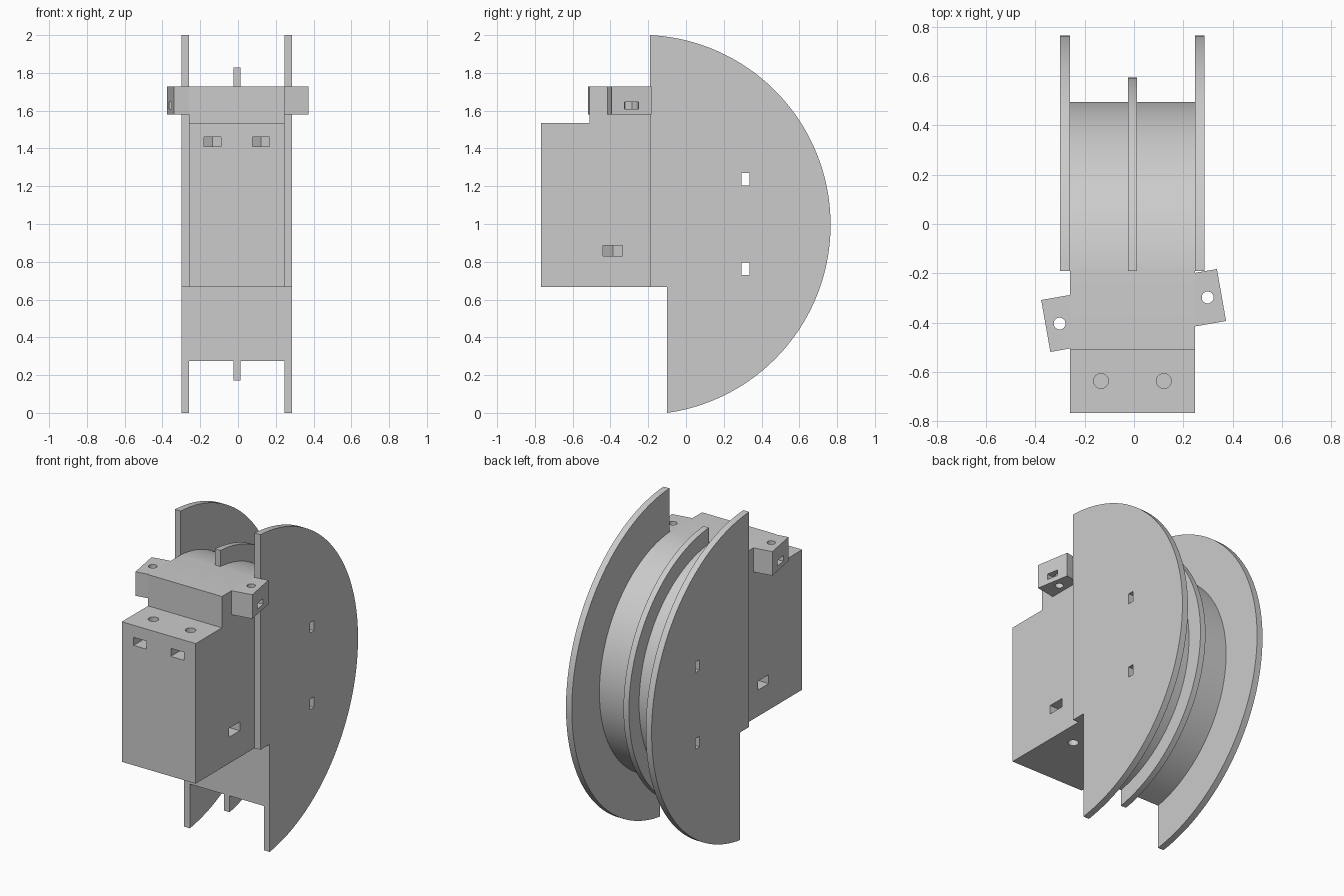
import bpy, bmesh, math
from mathutils import Vector, Matrix

if "Cube" in bpy.data.objects:
    bpy.data.objects.remove(bpy.data.objects["Cube"])

grey = bpy.data.materials.new("plain_grey")
grey.diffuse_color = (0.6, 0.6, 0.6, 1)
grey.use_nodes = True
grey.node_tree.nodes["Principled BSDF"].inputs["Base Color"].default_value = grey.diffuse_color

YC, ZC = -0.24, 0.9957            # wheel centre in the side view
Y_TOP, Y_LOW, Z_STEP = -0.19, -0.10, 0.667
LEFT, RIGHT = -0.26, 0.247        # body sides


def prism(name, pts, axis, lo, hi):
    """Extrude a 2D outline: axis X takes (y, z) points, axis Z takes (x, y)."""
    place = (lambda p, a: (a, p[0], p[1])) if axis == 'X' else (lambda p, a: (p[0], p[1], a))
    bm = bmesh.new()
    face = bm.faces.new([bm.verts.new(place(p, lo)) for p in pts])
    ext = bmesh.ops.extrude_face_region(bm, geom=[face])
    move = Vector(place((0, 0), hi - lo))
    bmesh.ops.translate(bm, vec=move, verts=[v for v in ext["geom"] if isinstance(v, bmesh.types.BMVert)])
    bmesh.ops.recalc_face_normals(bm, faces=bm.faces)
    me = bpy.data.meshes.new(name)
    bm.to_mesh(me)
    bm.free()
    me.materials.append(grey)
    ob = bpy.data.objects.new(name, me)
    bpy.context.collection.objects.link(ob)
    return ob


def arc(r, n=96):
    """Wheel arc from its top front end round the back to its bottom front end."""
    a0 = math.acos((Y_TOP - YC) / r)
    a1 = -math.acos((Y_LOW - YC) / r)
    return [(YC + r * math.cos(a0 + (a1 - a0) * i / n),
             ZC + r * math.sin(a0 + (a1 - a0) * i / n)) for i in range(n + 1)]


def circle(c, r, n=32):
    return [(c[0] + r * math.cos(2 * math.pi * i / n), c[1] + r * math.sin(2 * math.pi * i / n)) for i in range(n)]


def turned(c, angle, pts):
    """Turn local points and move them to c."""
    rot = Matrix.Rotation(angle, 2)
    return [tuple(rot @ Vector(p) + Vector(c)) for p in pts]


def nut_slot(c, angle, w, reach):
    """Slot open towards the angle, with a pointed hexagon end round c."""
    k = w / math.sqrt(3)
    return turned(c, angle, [(reach, -w), (reach, w), (-k, w), (-2 * k, 0), (-k, -w)])


def cut(ob, *args):
    cutter = prism("cutter", *args)
    cutter.hide_render = True
    mod = ob.modifiers.new("cut", 'BOOLEAN')
    mod.operation, mod.solver, mod.object = 'DIFFERENCE', 'EXACT', cutter
    bpy.context.view_layer.objects.active = ob
    bpy.ops.object.modifier_apply(modifier=mod.name)
    bpy.data.objects.remove(cutter)


# Drum and box body as one side profile
body = prism("drum_and_box", arc(0.735) + [
    (Y_LOW, Z_STEP), (-0.767, Z_STEP), (-0.767, 1.535), (-0.51, 1.535), (-0.51, 1.729)],
    'X', LEFT, RIGHT)

# Raised rim round the middle of the drum
prism("middle_rim", arc(0.835) + arc(0.735)[::-1], 'X', -0.025, 0.012)

# Outer flanges
flanges = [prism(name, arc(1.0055) + [(Y_LOW, Z_STEP), (Y_TOP, Z_STEP)], 'X', lo, hi)
           for name, lo, hi in (("left_flange", -0.30, LEFT), ("right_flange", RIGHT, 0.287))]

# Rectangular holes right through flanges and drum
for ob in [body] + flanges:
    for z in (0.73, 1.205):
        cut(ob, [(0.295, z), (0.335, z), (0.335, z + 0.065), (0.295, z + 0.065)], 'X', -0.5, 0.5)

# Screw holes and nut slots in the box
for x, side_angle in ((-0.134, math.pi), (0.121, 0)):
    top, low = (x, -0.637), (x, -0.387)
    cut(body, circle(top, 0.03), 'Z', 1.3, 1.6)
    cut(body, nut_slot(top, -math.pi / 2, 0.045, 0.2), 'Z', 1.41, 1.46)
    cut(body, circle(low, 0.03), 'Z', 0.6, 1.0)
    cut(body, nut_slot(low, side_angle, 0.052, 0.2), 'Z', 0.83, 0.885)

# Slanted mounting ears with a screw hole and nut slot each
TILT, BAR, HU, HV = math.radians(10), (-0.0015, -0.351), 0.362, 0.107
for name, side, x in (("left_ear", -1, LEFT), ("right_ear", 1, RIGHT)):
    angle = TILT + (math.pi if side < 0 else 0)
    outer = turned(BAR, angle, [(HU, -HV), (HU, HV)])
    inner = [(x, py + (x - px) * math.tan(TILT)) for px, py in outer[::-1]]
    ear = prism(name, outer + inner, 'Z', 1.58, 1.729)
    hole = turned(BAR, angle, [(0.305, 0)])[0]
    r = 0.0375
    h = r * math.sqrt(3) / 2
    slot = turned(hole, angle, [(0.1, -r), (0.1, r), (0, r), (-h, r / 2), (-h, -r / 2), (0, -r)])
    cut(ear, circle(hole, 0.024), 'Z', 1.5, 1.8)
    cut(ear, slot, 'Z', 1.61, 1.645)

# Smooth the round surfaces, keep corners sharp
bpy.ops.object.select_all(action='SELECT')
bpy.context.view_layer.objects.active = body
bpy.ops.object.shade_smooth_by_angle(angle=math.radians(30))
